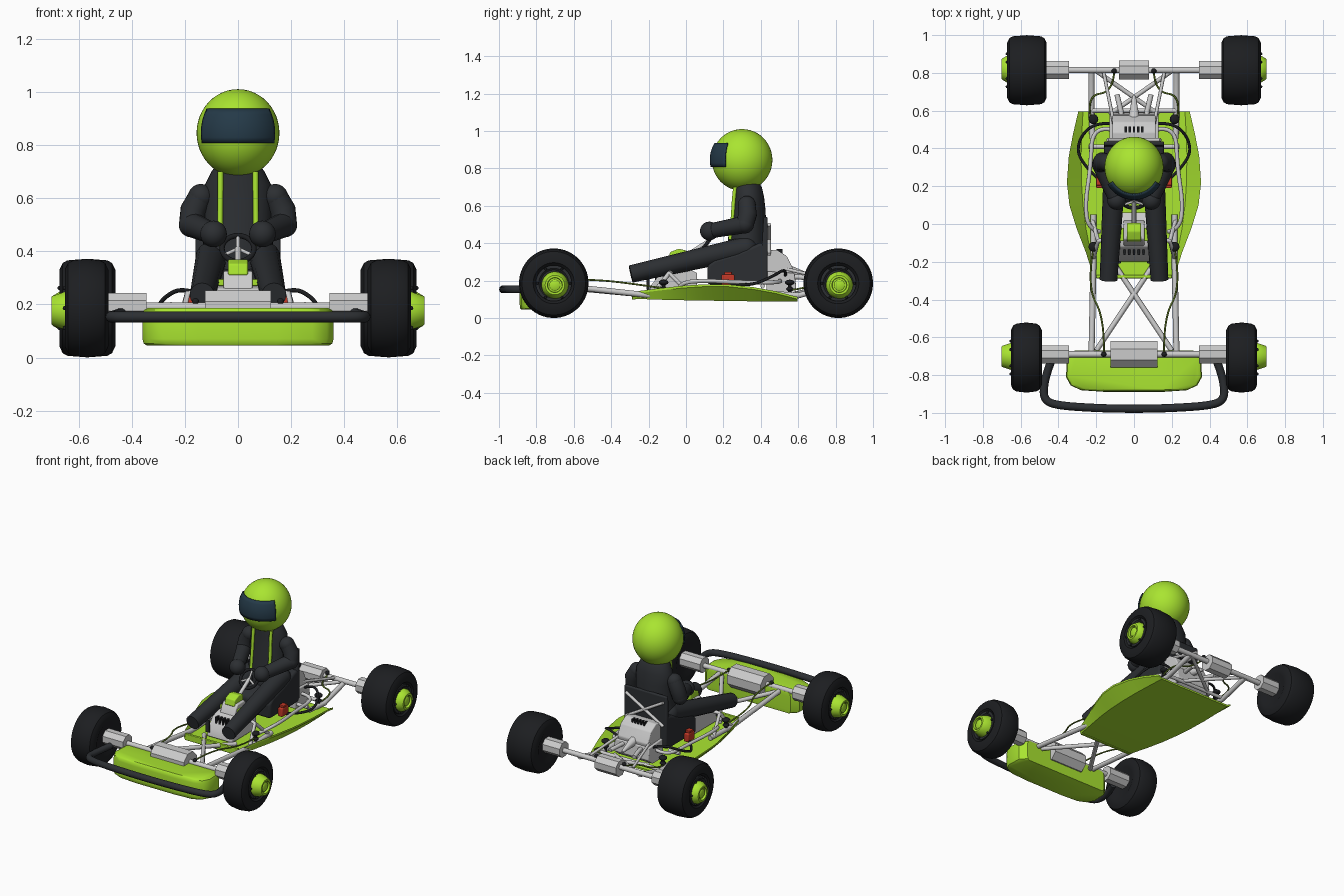
import bpy, bmesh, math
from mathutils import Vector

if "Cube" in bpy.data.objects:
    bpy.data.objects.remove(bpy.data.objects["Cube"])


def mat(name, c):
    m = bpy.data.materials.new(name)
    m.diffuse_color = (*c, 1)
    m.use_nodes = True
    m.node_tree.nodes["Principled BSDF"].inputs["Base Color"].default_value = m.diffuse_color
    return m


LIME = mat("lime", (0.40, 0.78, 0.03))
DARK = mat("dark", (0.025, 0.028, 0.032))
RUBBER = mat("rubber", (0.012, 0.013, 0.015))
GLASS = mat("visor_blue", (0.018, 0.042, 0.065))
RED = mat("red", (0.55, 0.04, 0.02))
WIRE = mat("wire", (0.12, 0.2, 0.02))


def finish(o, m=None, angle=35):
    if m:
        o.data.materials.append(m)
    bpy.ops.object.select_all(action='DESELECT')
    o.select_set(True)
    bpy.context.view_layer.objects.active = o
    if angle:
        bpy.ops.object.shade_smooth_by_angle(angle=math.radians(angle))
    return o


def mesh(name, verts, faces, m=None, angle=35, bevel=0):
    me = bpy.data.meshes.new(name)
    me.from_pydata(verts, [], faces)
    bm = bmesh.new()
    bm.from_mesh(me)
    bmesh.ops.recalc_face_normals(bm, faces=bm.faces)
    bm.to_mesh(me)
    bm.free()
    o = bpy.data.objects.new(name, me)
    bpy.context.collection.objects.link(o)
    if bevel:
        b = o.modifiers.new("bevel", 'BEVEL')
        b.width, b.segments, b.limit_method = bevel, 3, 'ANGLE'
    return finish(o, m, angle)


def loft(name, rings, m=None, angle=35, bevel=0, caps=True):
    n = len(rings[0])
    verts = [p for r in rings for p in r]
    faces = [(i * n + j, i * n + (j + 1) % n, (i + 1) * n + (j + 1) % n, (i + 1) * n + j)
             for i in range(len(rings) - 1) for j in range(n)]
    if caps:
        faces += [tuple(range(n))[::-1], tuple(range(len(verts) - n, len(verts)))]
    return mesh(name, verts, faces, m, angle, bevel)


def box(name, x, y, z, m=None, bevel=0.006):
    return loft(name, [[(x[0], y[0], k), (x[1], y[0], k), (x[1], y[1], k), (x[0], y[1], k)] for k in z],
                m, 35, bevel)


def lathe_x(name, prof, y, z, side=1, m=None, n=48, angle=35):
    rings = [[(side * x, y + r * math.cos(2 * math.pi * (k + .5) / n), z + r * math.sin(2 * math.pi * (k + .5) / n))
              for k in range(n)] for x, r in prof]
    return loft(name, rings, m, angle)


def side_profile(name, pts, w, m=None, bevel=0.006):
    return loft(name, [[(x, y, z) for y, z in pts] for x in (-w, w)], m, 35, bevel)


def tube(name, pts, r, m=None, smooth=False, radii=None, res=3):
    cu = bpy.data.curves.new(name, 'CURVE')
    cu.dimensions = '3D'
    cu.bevel_depth, cu.bevel_resolution, cu.use_fill_caps, cu.resolution_u = r, res, True, 8
    s = cu.splines.new('NURBS' if smooth else 'POLY')
    s.points.add(len(pts) - 1)
    for i, p in enumerate(pts):
        s.points[i].co = (*p, 1)
        s.points[i].radius = radii[i] if radii else 1
    if smooth:
        s.use_endpoint_u, s.order_u = True, 3
    o = bpy.data.objects.new(name, cu)
    bpy.context.collection.objects.link(o)
    finish(o, m, 0)
    bpy.ops.object.convert(target='MESH')
    return finish(bpy.context.object, None, 50)


def ball(name, c, r, m, seg=32):
    bpy.ops.mesh.primitive_uv_sphere_add(segments=seg, ring_count=seg // 2, location=c)
    o = bpy.context.object
    o.name, o.scale = name, r
    return finish(o, m, 60)


# wheels: tyre, rim, lime hub
for end, yc, x0, x1 in (("front", -.707, .488, .652), ("rear", .814, .462, .672)):
    for s in (-1, 1):
        tyre = [(x0 + .012, .085), (x0, .11), (x0, .145), (x0 + .012, .17), (x0 + .03, .18), ((x0 + x1) / 2, .186),
                (x1 - .03, .18), (x1 - .012, .17), (x1, .145), (x1, .11), (x1 - .012, .10), (x1 - .02, .09)]
        lathe_x(end + "_tyre", tyre, yc, .186, s, RUBBER)
        lathe_x(end + "_rim", [(x1 - .03, .096), (x1 - .005, .096), (x1 - .005, .08), (x1 - .015, .07)],
                yc, .186, s, DARK)
        hy, hz = yc + .006, .176
        lathe_x(end + "_hub_ring", [(x1 - .03, .072), (x1, .072), (.698, .056), (.702, .052), (.702, .04), (.685, .038)],
                hy, hz, s, LIME, 32)
        lathe_x(end + "_hub_cap", [(x1, .03), (.694, .03), (.698, .024)], hy, hz, s, LIME, 24)
        for k in range(6):
            a = k * math.pi / 3
            ball("wheel_bolt", (s * x1, yc + .087 * math.cos(a), .186 + .087 * math.sin(a)), (.008,) * 3, RUBBER, 8)

# axles with faceted housings
for end, y, xin, w, r in (("front", -.69, .345, .125, .075), ("rear", .815, .345, .08, .055)):
    lathe_x(end + "_axle", [(-.48, .017), (.48, .017)], y, .19, 1, None, 12)
    lathe_x(end + "_centre_housing", [(-w, r), (w, r)], y, .182, 1, None, 8, 0)
    for s in (-1, 1):
        lathe_x(end + "_axle_housing", [(xin, .052), (.5, .052)], y, .195, s, None, 8, 0)

# front bumper
half = [(.44, -.73, .165), (.455, -.77, .16), (.475, -.84, .153), (.48, -.925, .153), (.42, -.96, .153), (.2, -.975, .153)]
tube("front_bumper", half + [(0, -.979, .153)] + [(-x, y, z) for x, y, z in half[::-1]], .0215, DARK, True)

# front fairing
h = [(.315, -.67), (.355, -.71), (.36, -.81), (.335, -.855), (.28, -.88), (.15, -.889)]
outline = h + [(-x, y) for x, y in h[::-1]]
loft("front_fairing", [[(x * k, -.72 + (y + .72) * k, z) for x, y in outline]
                       for z, k in ((.045, .95), (.052, .985), (.07, 1), (.16, 1), (.178, .985), (.187, .94))], LIME, 40)

# floor tray with flared sides: y, inner x, outer x, floor z, edge z
st = [(-.285, .2, .212, .115, .14), (-.15, .23, .255, .11, .158), (-.02, .255, .305, .107, .172), (.1, .27, .342, .105, .18),
      (.22, .278, .355, .103, .18), (.36, .28, .345, .101, .165), (.48, .276, .322, .1, .143), (.595, .27, .295, .1, .113)]
loft("floor_tray", [[(-xo, y, zo), (-xi, y, zi), (xi, y, zi), (xo, y, zo),
                     (xo, y, zo - .012), (xi, y, zi - .012), (-xi, y, zi - .012), (-xo, y, zo - .012)]
                    for y, xi, xo, zi, zo in st], LIME, 25)
box("floor_front_lip", (-.2, .2), (-.288, -.27), (.098, .142), LIME, .004)

# tubular frame
for s in (-1, 1):
    tube("front_rail", [(s * .225, -.69, .175), (s * .215, -.2, .122), (s * .215, .05, .13)], .016)
    tube("front_cross_brace", [(s * .2, -.67, .165), (-s * .12, -.19, .12)], .014)
    tube("rear_rail", [(s * .225, .82, .18), (s * .225, .6, .12), (s * .22, .45, .13)], .016)
    tube("rear_cross_brace", [(s * .2, .81, .18), (-s * .13, .58, .13)], .012)
    tube("rear_upper_brace", [(s * .16, .8, .2), (s * .1, .5, .27)], .009)
    tube("side_rail", [(s * .12, .5, .2), (s * .22, .52, .19), (s * .23, .3, .19), (s * .26, .1, .2),
                       (s * .24, -.03, .19), (s * .18, -.04, .15)], .011, None, True)
    tube("cowl_strut", [(s * .215, -.18, .125), (s * .19, -.09, .24), (s * .1, -.07, .25)], .012)
    tube("cowl_rear_strut", [(s * .19, -.09, .24), (s * .22, .02, .13)], .011)
    tube("seat_back_brace", [(s * .14, .445, .5), (-s * .14, .445, .34)], .01)
    tube("seat_mount", [(s * .16, .41, .17), (s * .24, .41, .17)], .012)
    tube("exhaust_pipe", [(s * .06, .53, .22), (s * .07, .6, .22), (s * .09, .685, .21)], .014)
    # rubber mounts
    for y in (-.12, .555):
        tube("mount_post", [(s * .215, y, .11), (s * .215, y, .185)], .01, RUBBER)
        lathe = ball("mount_knob", (s * .215, y, .19), (.026, .026, .015), RUBBER, 16)
        ball("mount_foot", (s * .215, y, .155), (.02, .02, .012), RUBBER, 16)
    # hoses and control wires
    tube("rear_hose", [(s * .11, .53, .22), (s * .2, .54, .27), (s * .29, .46, .22), (s * .3, .34, .17), (s * .19, .24, .18)],
         .008, RUBBER, True)
    tube("front_wire", [(s * .16, -.69, .21), (s * .155, -.5, .205), (s * .25, -.33, .19), (s * .215, -.13, .16)],
         .005, WIRE, True)
    tube("rear_wire", [(s * .105, .81, .2), (s * .11, .7, .18), (s * .25, .68, .17), (s * .23, .57, .15)], .005, WIRE, True)
    ball("front_wire_plug", (s * .16, -.69, .21), (.014,) * 3, RUBBER, 12)
    ball("rear_wire_plug", (s * .105, .81, .215), (.014,) * 3, RUBBER, 12)
    # side battery box
    xs = sorted((s * .165, s * .2))
    box("red_box", xs, (.19, .26), (.175, .232), RED)
    box("red_box_cap", xs, (.205, .245), (.232, .247), RED, .003)
tube("rear_cross_tube", [(-.22, .6, .13), (.22, .6, .13)], .012)

# rear engine
side_profile("engine_block", [(.43, .14), (.43, .36), (.485, .365), (.54, .33), (.575, .26), (.565, .2), (.5, .14)], .115)
side_profile("engine_base", [(.43, .12), (.43, .25), (.58, .24), (.59, .16), (.54, .12)], .13)
for k in range(-2, 3):
    box("engine_slot", (k * .022 - .006, k * .022 + .006), (.485, .515), (.33, .368), RUBBER, 0)
tube("intake_cone", [(0, .56, .25), (0, .68, .22)], .03, None, radii=[1, .3])

# front cowl stack under the steering wheel
side_profile("cowl_block", [(-.2, .12), (-.19, .17), (-.12, .26), (-.02, .28), (.06, .24), (.06, .12)], .095)
side_profile("cowl_top", [(-.12, .25), (-.1, .3), (-.08, .325), (.0, .325), (.02, .26)], .055)
side_profile("lime_cover", [(-.095, .31), (-.085, .352), (-.04, .37), (.005, .36), (.005, .31)], .037, LIME)
for s in (-1, 1):
    xs = sorted((s * .045, s * .075))
    box("cowl_vent", xs, (-.09, -.02), (.27, .295), LIME, .004)
    box("pedal", sorted((s * .07, s * .1)), (-.21, -.195), (.15, .23), DARK, .004)
for k in range(-2, 3):
    box("cowl_slot", (k * .025 - .006, k * .025 + .006), (-.165, -.135), (.18, .245), RUBBER, 0)
tube("steering_column", [(0, -.05, .3), (0, .12, .41)], .012)
bpy.ops.mesh.primitive_torus_add(major_radius=.06, minor_radius=.01, location=(0, .12, .41), rotation=(.95, 0, 0))
bpy.context.object.name = "steering_wheel"
finish(bpy.context.object, RUBBER, 60)
for a in (90, 210, 330):
    d = Vector((math.cos(math.radians(a)), math.sin(math.radians(a)) * .58, math.sin(math.radians(a)) * .81)) * .06
    tube("steering_spoke", [(0, .12, .41), (d.x, .12 + d.y, .41 + d.z)], .007)

# seat
side_profile("seat_base", [(.115, .18), (.115, .28), (.15, .31), (.27, .345), (.39, .4), (.43, .4), (.43, .18)], .16, DARK, .015)
side_profile("seat_back", [(.395, .2), (.415, .54), (.437, .54), (.437, .2)], .16, DARK, .008)

# driver torso
N = 32
loft("driver_torso", [[(rx * math.cos(2 * math.pi * k / N), y + ry * math.sin(2 * math.pi * k / N), z) for k in range(N)]
                      for z, y, rx, ry in ((.28, .32, .145, .1), (.38, .325, .14, .105), (.47, .33, .125, .1),
                                           (.58, .335, .128, .09), (.65, .335, .125, .082), (.7, .33, .1, .075),
                                           (.74, .32, .07, .06))], DARK, 60)
# driver limbs and stripes
for s in (-1, 1):
    S, E, H = (s * .14, .325, .605), (s * .175, .315, .5), (s * .092, .125, .465)
    tube("driver_upper_arm", [S, (s * .168, .33, .555), E], .05, DARK, radii=[.95, 1, .95], res=6)
    tube("driver_forearm", [E, H], .047, DARK, radii=[1, .85], res=6)
    ball("driver_shoulder", S, (.048,) * 3, DARK)
    ball("driver_elbow", E, (.048,) * 3, DARK)
    ball("driver_hand", H, (.05,) * 3, DARK)
    hip = (s * .1, .32, .375)
    tube("driver_leg", [hip, (s * .135, -.295, .235)], .06, DARK, radii=[1, .78], res=6)
    ball("driver_hip", hip, (.06,) * 3, DARK)
    tube("suit_stripe", [(s * .066, .262, .7), (s * .066, .255, .63), (s * .067, .251, .56), (s * .068, .244, .48),
                         (s * .066, .236, .42)], .0105, LIME)

# helmet and visor
C = Vector((0, .3, .845))
ball("helmet", C, (.156, .162, .165), LIME, 48)
nu, nv = 24, 6
vs = []
for j in range(nv + 1):
    z = -.037 + .127 * j / nv
    k = math.sqrt(1 - (z / .169) ** 2)
    for i in range(nu + 1):
        a = math.radians(-58 + 116 * i / nu)
        vs.append((C.x + .161 * k * math.sin(a), C.y - .169 * k * math.cos(a), C.z + z))
fs = [(j * (nu + 1) + i, j * (nu + 1) + i + 1, (j + 1) * (nu + 1) + i + 1, (j + 1) * (nu + 1) + i)
      for j in range(nv) for i in range(nu)]
visor = mesh("visor", vs, fs, GLASS)
mod = visor.modifiers.new("thickness", 'SOLIDIFY')
mod.thickness, mod.offset = .008, 0
